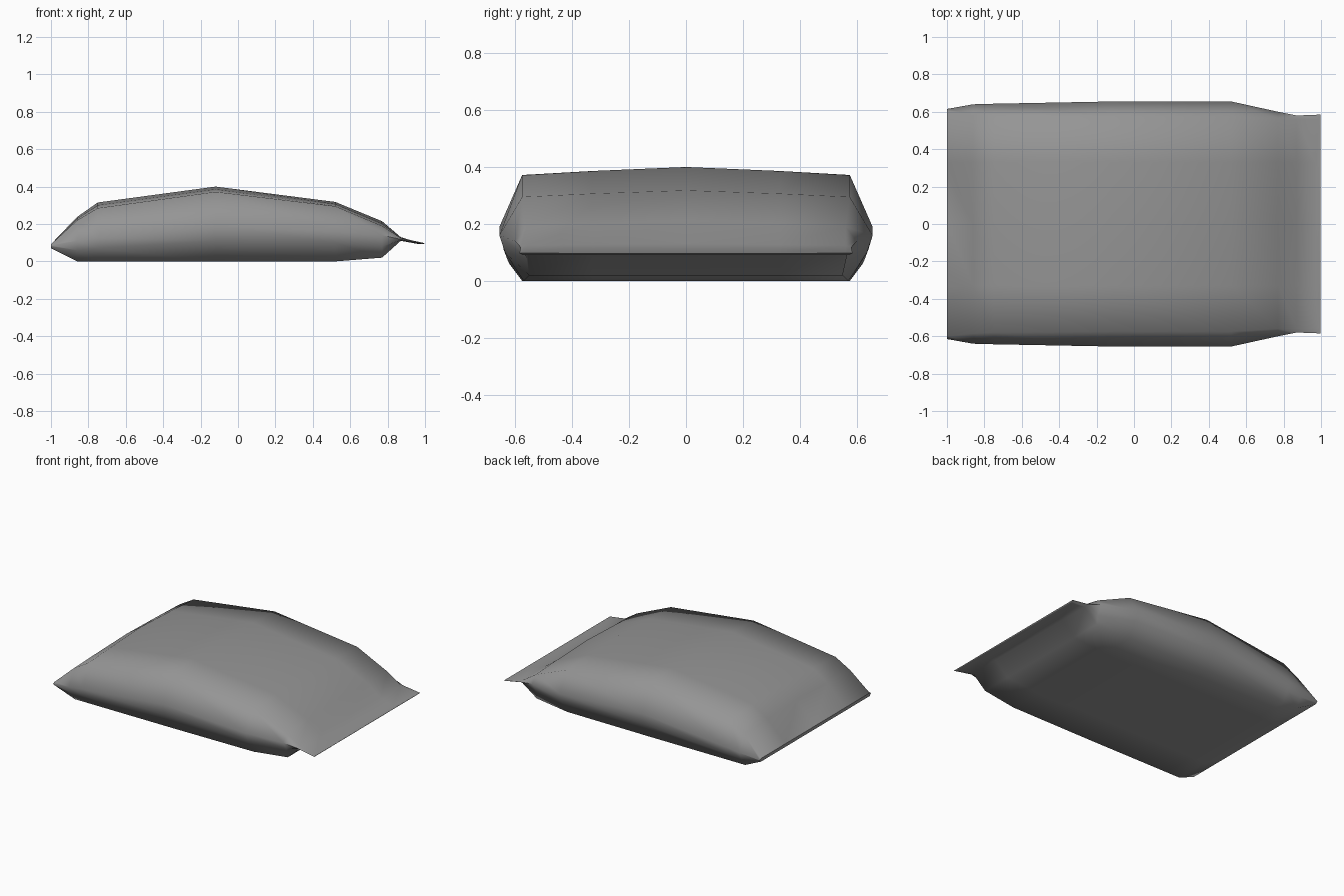
import bpy, bmesh, math

cube = bpy.data.objects.get("Cube")
if cube:
    bpy.data.objects.remove(cube)

grey = bpy.data.materials.new("soft grey")
grey.use_nodes = True
colour = (0.3, 0.3, 0.3, 1)
grey.diffuse_color = colour
grey.node_tree.nodes["Principled BSDF"].inputs["Base Color"].default_value = colour

# Stations along the pillow:
# x, bottom z, bottom half width, lower side (y, z), seam (y, z), top edge (y, z), crown z
stations = [
    (-1.0, 0.07, 0.60, (0.61, 0.08), (0.615, 0.085), (0.60, 0.092), 0.092),
    (-0.86, 0.0, 0.575, (0.62, 0.06), (0.64, 0.11), (0.585, 0.22), 0.238),
    (-0.75, 0.0, 0.575, (0.625, 0.07), (0.643, 0.125), (0.58, 0.285), 0.315),
    (-0.12, 0.0, 0.575, (0.64, 0.11), (0.655, 0.19), (0.575, 0.372), 0.40),
    (0.52, 0.0, 0.57, (0.635, 0.10), (0.655, 0.16), (0.575, 0.295), 0.318),
    (0.77, 0.02, 0.55, (0.56, 0.08), (0.60, 0.14), (0.56, 0.19), 0.215),
    (0.87, 0.11, 0.55, (0.57, 0.113), (0.58, 0.118), (0.56, 0.125), 0.13),
]


def half_ring(x, low, wide, side, seam, edge, crown):
    """Points from the middle of the underside round to the crown."""
    shoulder = crown - (crown - edge[1]) * 0.5
    return [(x, 0, low), (x, 0.33, low), (x, wide, low), (x, *side),
            (x, *seam), (x, *edge), (x, 0.33, shoulder), (x, 0, crown)]


rows = [half_ring(*s) for s in stations]

# Flat sealed flap, slightly longer at its corners
flap_x = (0.97, 0.97, 0.99, 0.993, 0.998, 0.99, 0.97, 0.97)
flap_y = (0, 0.33, 0.55, 0.575, 0.585, 0.56, 0.33, 0)
rows.append([(x, y, 0.092 if i < 4 else 0.098)
             for i, (x, y) in enumerate(zip(flap_x, flap_y))])

# Loft the mirrored rings into one closed skin
bm = bmesh.new()
rings = []
for row in rows:
    points = row + [(x, -y, z) for x, y, z in row[-2:0:-1]]
    rings.append([bm.verts.new(p) for p in points])
count = len(rings[0])
for a, b in zip(rings, rings[1:]):
    for i in range(count):
        j = (i + 1) % count
        bm.faces.new((a[i], a[j], b[j], b[i]))

# Close each end with strips across its thin edge
for ring in (rings[0], rings[-1]):
    for i in range(count // 2):
        strip = [ring[i], ring[i + 1], ring[-i - 1], ring[-i]]
        bm.faces.new(list(dict.fromkeys(strip)))
bmesh.ops.recalc_face_normals(bm, faces=bm.faces)

mesh = bpy.data.meshes.new("pillow")
bm.to_mesh(mesh)
bm.free()
mesh.materials.append(grey)
pillow = bpy.data.objects.new("pillow", mesh)
bpy.context.collection.objects.link(pillow)
bpy.ops.object.select_all(action="DESELECT")
pillow.select_set(True)
bpy.context.view_layer.objects.active = pillow
bpy.ops.object.shade_smooth_by_angle(angle=math.radians(65))
